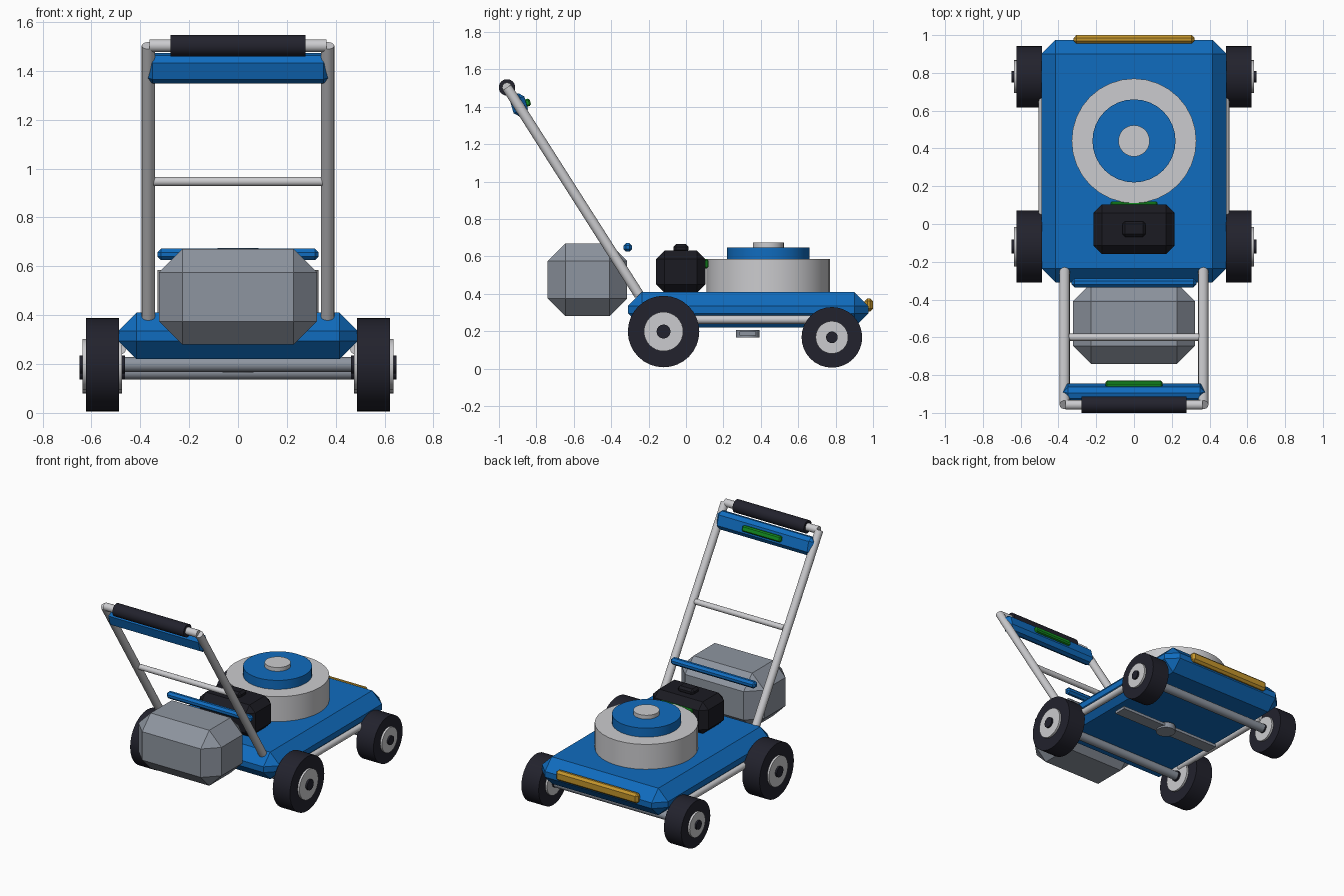
import bpy, math
from mathutils import Vector

if "Cube" in bpy.data.objects:
    bpy.data.objects.remove(bpy.data.objects["Cube"])


def mat(name, rgb):
    m = bpy.data.materials.new(name)
    m.diffuse_color = (*rgb, 1)
    m.use_nodes = True
    m.node_tree.nodes["Principled BSDF"].inputs["Base Color"].default_value = m.diffuse_color
    return m


BLUE = mat("blue paint", (0.005, 0.15, 0.52))
LIGHT = mat("light metal", (0.60, 0.60, 0.62))
GREY = mat("bag grey", (0.27, 0.30, 0.35))
RUBBER = mat("dark rubber", (0.016, 0.016, 0.026))
BLACK = mat("black plastic", (0.011, 0.011, 0.016))
YELLOW = mat("yellow trim", (0.55, 0.30, 0.025))
GREEN = mat("green trim", (0.007, 0.28, 0.015))


def box(name, lo, hi, bevel, material, tilt=0):
    """Chamfered box between two corners, optionally tilted about x."""
    lo, hi = Vector(lo), Vector(hi)
    bpy.ops.mesh.primitive_cube_add(size=1, location=(lo + hi) / 2)
    o = bpy.context.object
    o.name = name
    o.scale = hi - lo
    bpy.ops.object.transform_apply(location=False, rotation=False, scale=True)
    o.rotation_euler.x = tilt
    o.data.materials.append(material)
    if bevel:
        b = o.modifiers.new("chamfer", "BEVEL")
        b.width, b.segments = bevel, 1
        b.limit_method = 'NONE'
    return o


def rod(name, a, b, r, material, sides=32):
    """Cylinder from point a to point b."""
    a, b = Vector(a), Vector(b)
    d = b - a
    bpy.ops.mesh.primitive_cylinder_add(vertices=sides, radius=r, depth=d.length,
                                        location=(a + b) / 2)
    o = bpy.context.object
    o.name = name
    o.rotation_euler = d.to_track_quat('Z', 'Y').to_euler()
    o.data.materials.append(material)
    bpy.ops.object.shade_smooth_by_angle(angle=math.radians(35))
    return o


# Cutting deck and front bumper strip
box("deck", (-0.49, -0.31, 0.22), (0.49, 0.975, 0.41), 0.075, BLUE)
box("bumper", (-0.32, 0.955, 0.305), (0.32, 1.0, 0.375), 0.015, YELLOW)

# Round engine housing stack
for name, r, z0, z1, m in (("engine_housing", 0.33, 0.40, 0.585, LIGHT),
                           ("engine_cover", 0.22, 0.58, 0.648, BLUE),
                           ("starter_cap", 0.083, 0.64, 0.675, LIGHT)):
    rod(name, (0, 0.44, z0), (0, 0.44, z1), r, m)

# Engine block behind the housing
box("engine_block", (-0.215, -0.16, 0.405), (0.215, 0.103, 0.63), 0.045, BLACK)
box("fuel_cap", (-0.062, -0.068, 0.62), (0.062, 0.014, 0.665), 0.015, BLACK)
box("engine_trim", (-0.125, 0.095, 0.535), (0.125, 0.119, 0.585), 0.008, GREEN)

# Grass bag and its carrying bar
box("grass_bag", (-0.323, -0.74, 0.28), (0.323, -0.315, 0.67), 0.095, GREY)
box("bag_bar", (-0.33, -0.335, 0.625), (0.33, -0.288, 0.672), 0.015, BLUE)

# Wheels, axles and side rails
for place, y, z, r, hub, cap in (("rear", -0.12, 0.198, 0.191, 0.105, 0.037),
                                 ("front", 0.78, 0.167, 0.162, 0.087, 0.031)):
    rod(place + "_axle", (-0.5, y, z), (0.5, y, z), 0.03, GREY, 24)
    for s in (-1, 1):
        for part, rad, half, m in (("tyre", r, 0.067, RUBBER),
                                   ("hub", hub, 0.081, LIGHT),
                                   ("hub_cap", cap, 0.093, RUBBER)):
            rod(f"{place}_{part}", (s * (0.555 - half), y, z),
                (s * (0.555 + half), y, z), rad, m)
for s in (-1, 1):
    rod("side_rail", (s * 0.482, -0.1, 0.262), (s * 0.482, 0.75, 0.262), 0.023, LIGHT, 16)

# Blade under the deck
box("blade", (-0.40, 0.285, 0.177), (0.40, 0.375, 0.197), 0, GREY)
rod("blade_hub", (0, 0.33, 0.165), (0, 0.33, 0.205), 0.064, GREY)

# Push handle
for s in (-1, 1):
    rod("handle_tube", (s * 0.367, -0.25, 0.393), (s * 0.367, -0.957, 1.503), 0.027, LIGHT, 20)
rod("handle_brace", (-0.345, -0.60, 0.947), (0.345, -0.60, 0.947), 0.019, LIGHT, 20)
rod("handle_top_bar", (-0.363, -0.957, 1.503), (0.363, -0.957, 1.503), 0.026, LIGHT, 20)
rod("handle_grip", (-0.277, -0.957, 1.503), (0.277, -0.957, 1.503), 0.044, RUBBER)

# Tilted control panel with its trim strip
box("control_panel", (-0.375, -0.933, 1.35), (0.375, -0.853, 1.47), 0.025, BLUE, 0.28)
box("panel_trim", (-0.15, -0.862, 1.402), (0.15, -0.832, 1.442), 0.008, GREEN, 0.28)
